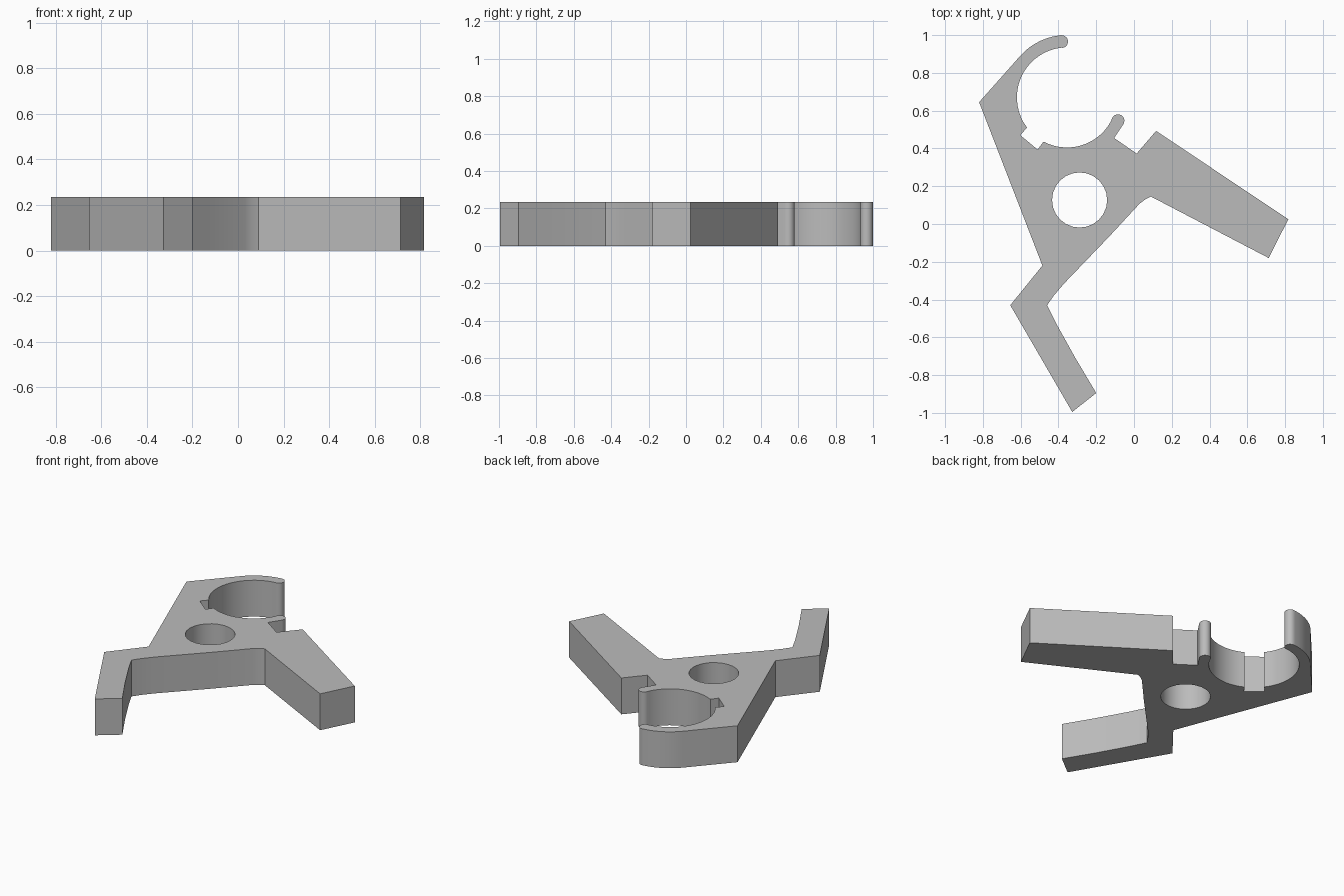
import bpy, bmesh
from math import cos, sin, radians

cube = bpy.data.objects.get("Cube")
if cube:
    bpy.data.objects.remove(cube, do_unlink=True)

HEIGHT = 0.235
RING = (-0.355, 0.67)     # centre of the open clip
INNER, MIDDLE, OUTER, TIP = 0.265, 0.297, 0.331, 0.034


def arc(centre, radius, start, end, steps):
    """Points along a circular arc, angles in degrees."""
    angles = [radians(start + (end - start) * i / steps) for i in range(steps + 1)]
    return [(centre[0] + radius * cos(a), centre[1] + radius * sin(a)) for a in angles]


def on_ring(angle):
    return arc(RING, MIDDLE, angle, angle, 1)[0]


# Lower leg, body edge and long arm, starting at the left shoulder
outline = [(-0.82, 0.645), (-0.485, -0.22), (-0.655, -0.43), (-0.327, -0.995),
           (-0.2, -0.895), (-0.31, -0.71), (-0.41, -0.53), (-0.46, -0.43),
           (-0.425, -0.38), (-0.37, -0.315), (-0.13, -0.065), (0.03, 0.108),
           (0.06, 0.13), (0.09, 0.145),
           (0.713, -0.18), (0.817, 0.025), (0.117, 0.493), (0.014, 0.373),
           (-0.105, 0.455)]
# Short clip finger with its rounded end
outline += arc(on_ring(-24.5), TIP, -35, 155, 10)
# Clip seat, interrupted by the small square notch
outline += arc(RING, INNER, -28, -118, 14)
outline += [(-0.51, 0.394), (-0.602, 0.47)]
outline += arc(RING, INNER, -143, -264, 18)
# Long clip finger with its rounded end, then its outer curve
outline += arc(on_ring(95.5), TIP, -84, 95, 10)
outline += arc(RING, OUTER, 97, 139, 7)

pivot_hole = arc((-0.288, 0.127), 0.146, 0, 345, 23)

# Flat filled profile with a hole, extruded to a plate
curve = bpy.data.curves.new("clip_bracket", "CURVE")
curve.dimensions = "2D"
curve.fill_mode = "BOTH"
curve.extrude = HEIGHT / 2
for points in (outline, pivot_hole):
    spline = curve.splines.new("POLY")
    spline.points.add(len(points) - 1)
    for point, (x, y) in zip(spline.points, points):
        point.co = (x, y, 0, 1)
    spline.use_cyclic_u = True

bracket = bpy.data.objects.new("clip_bracket", curve)
bpy.context.collection.objects.link(bracket)
bpy.ops.object.select_all(action="DESELECT")
bracket.select_set(True)
bpy.context.view_layer.objects.active = bracket
bpy.ops.object.convert(target="MESH")
bracket = bpy.context.object

# Weld the plate, stand it on the ground and tidy the flat caps
mesh = bracket.data
bm = bmesh.new()
bm.from_mesh(mesh)
bmesh.ops.remove_doubles(bm, verts=bm.verts, dist=0.001)
bmesh.ops.translate(bm, verts=bm.verts, vec=(0, 0, HEIGHT / 2))
bmesh.ops.recalc_face_normals(bm, faces=bm.faces)
bm.to_mesh(mesh)
bm.free()

# One grey throughout
grey = bpy.data.materials.new("plain_grey")
grey.use_nodes = True
colour = (0.5, 0.5, 0.5, 1)
grey.diffuse_color = colour
grey.node_tree.nodes["Principled BSDF"].inputs["Base Color"].default_value = colour
mesh.materials.clear()
mesh.materials.append(grey)

bpy.ops.object.shade_smooth_by_angle(angle=radians(30))
